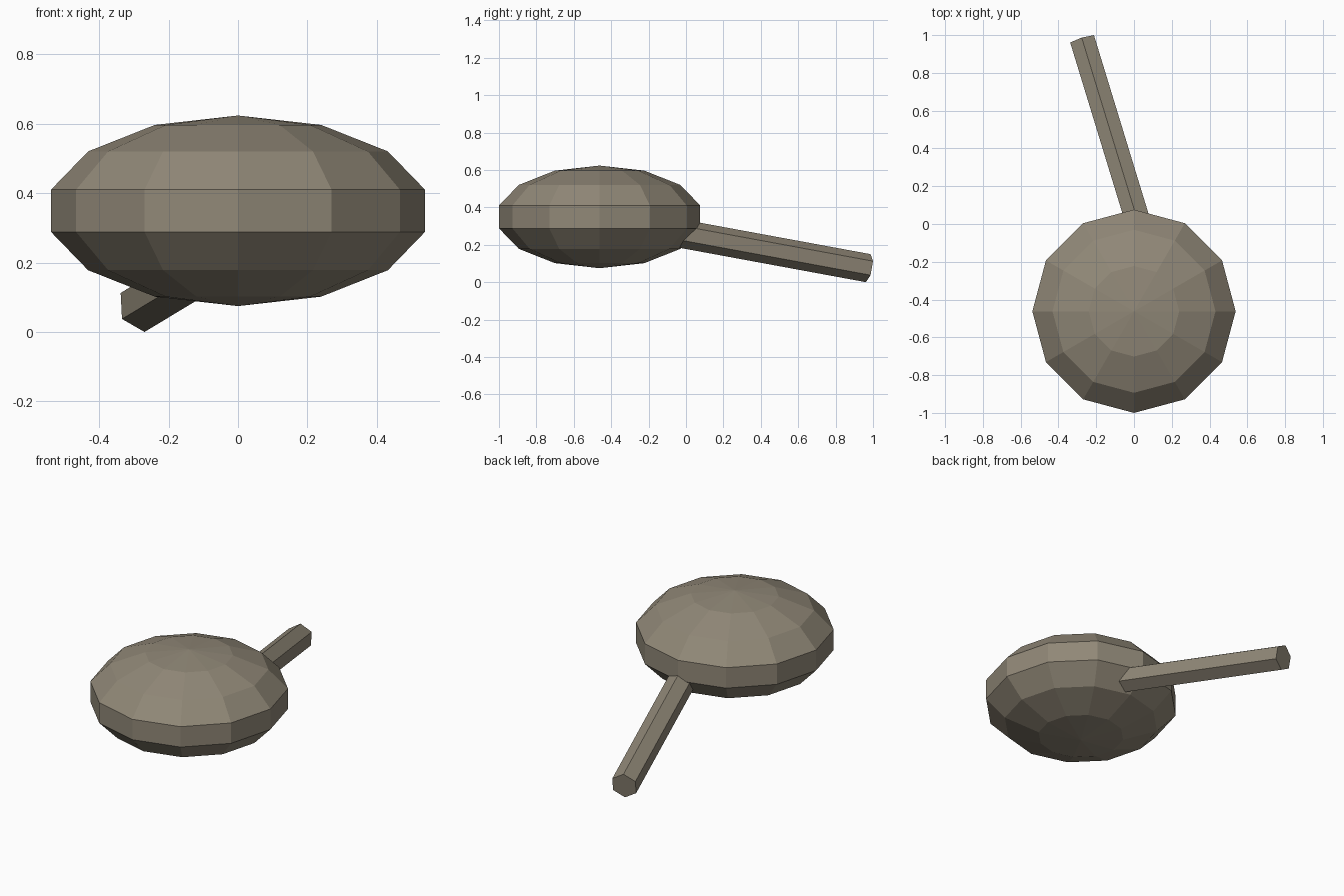
import bpy, bmesh, math
from mathutils import Matrix, Vector

if "Cube" in bpy.data.objects:
    bpy.data.objects.remove(bpy.data.objects["Cube"])

stone = bpy.data.materials.new("grey_brown")
stone.diffuse_color = (0.28, 0.245, 0.185, 1)
stone.use_nodes = True
stone.node_tree.nodes["Principled BSDF"].inputs["Base Color"].default_value = stone.diffuse_color


def make_object(name, bm):
    bmesh.ops.recalc_face_normals(bm, faces=bm.faces)
    mesh = bpy.data.meshes.new(name)
    bm.to_mesh(mesh)
    bm.free()
    mesh.materials.append(stone)
    obj = bpy.data.objects.new(name, mesh)
    bpy.context.collection.objects.link(obj)
    return obj


# Flattened low-poly head: 12 sides, 7 bands
bm = bmesh.new()
bmesh.ops.create_uvsphere(bm, u_segments=12, v_segments=7, radius=0.552)
bmesh.ops.transform(bm, verts=bm.verts, matrix=Matrix.Translation((0, -0.462, 0.349))
                    @ Matrix.Diagonal((1, 1, 0.497, 1)))
make_object("head", bm)

# Six-sided handle, sloping down and away from the head, with a ridge on top
yaw, pitch, radius, length = math.radians(17), math.radians(10), 0.076, 1.15
axis = Vector((-math.sin(yaw) * math.cos(pitch), math.cos(yaw) * math.cos(pitch), -math.sin(pitch)))
side = Vector((math.cos(yaw), math.sin(yaw), 0))
up = side.cross(axis)
tip = Vector((-0.273, 0.974, 0.075))

bm = bmesh.new()
rings = []
for centre in (tip - axis * length, tip):
    angles = [math.radians(60 * i) for i in range(6)]
    rings.append([bm.verts.new(centre + radius * (side * math.sin(a) + up * math.cos(a))) for a in angles])
    bm.faces.new(rings[-1])
for i in range(6):
    j = (i + 1) % 6
    bm.faces.new((rings[0][i], rings[0][j], rings[1][j], rings[1][i]))
make_object("handle", bm)
